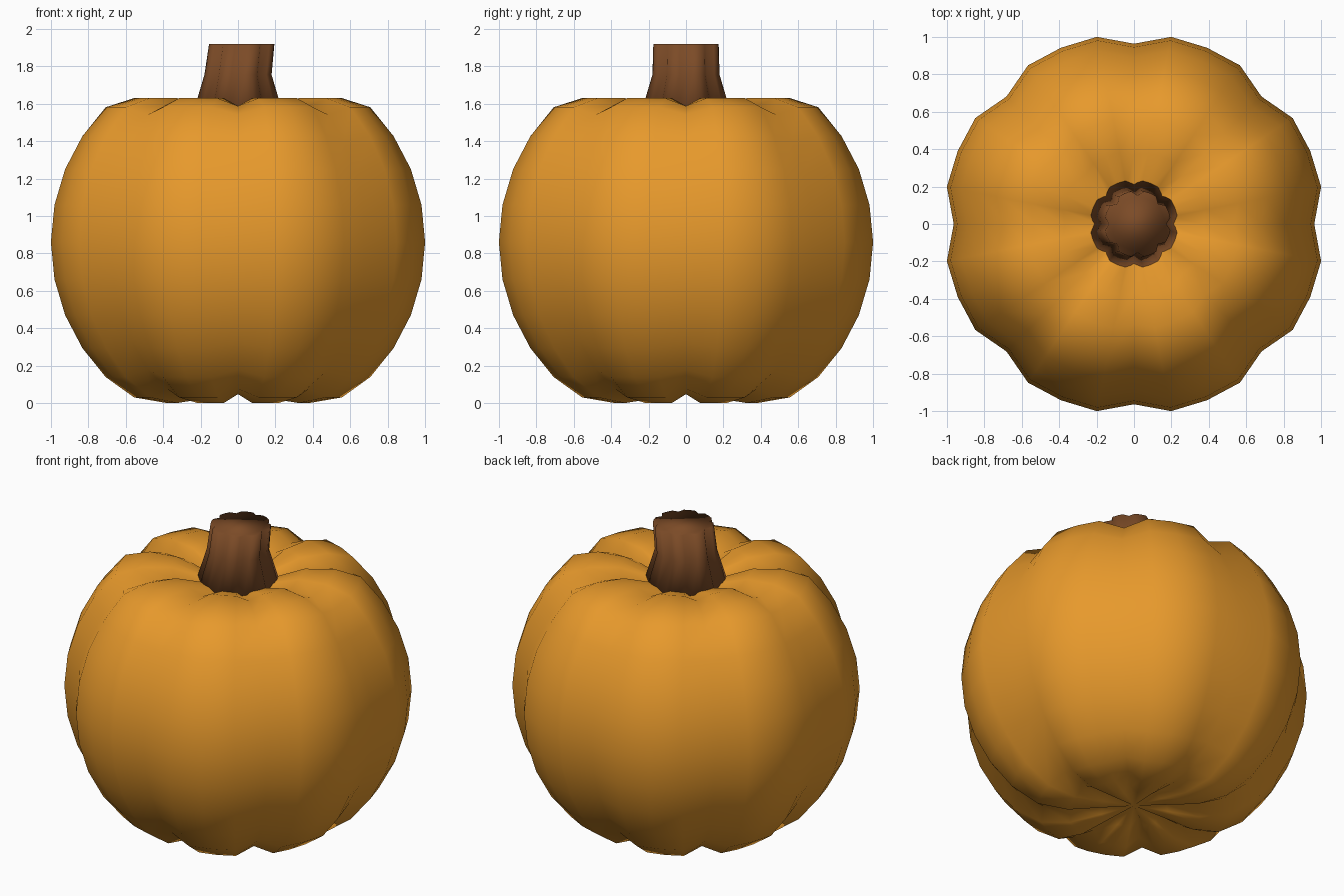
import bpy, bmesh
from math import sin, cos, pi, radians

if "Cube" in bpy.data.objects:
    bpy.data.objects.remove(bpy.data.objects["Cube"])

SEG = 32  # 8 lobes of 4 segments each


def lobed(name, rings, groove, color, poles=None, z_mid=None):
    """Skin rings of (radius, z, x offset); every 4th vertex is pulled in as a groove."""
    bm = bmesh.new()
    loops = []
    for r, z, dx in rings:
        loop = []
        for i in range(SEG):
            k = groove if i % 4 == 0 else 1.0
            a = 2 * pi * i / SEG
            zz = z if z_mid is None else z_mid + (z - z_mid) * k
            loop.append(bm.verts.new((dx + r * k * cos(a), r * k * sin(a), zz)))
        loops.append(loop)
    for lo, hi in zip(loops, loops[1:]):
        for i in range(SEG):
            j = (i + 1) % SEG
            bm.faces.new((lo[i], lo[j], hi[j], hi[i]))
    if poles:
        for loop, z in ((loops[0], poles[0]), (loops[-1], poles[1])):
            tip = bm.verts.new((0, 0, z))
            for i in range(SEG):
                bm.faces.new((loop[i], loop[(i + 1) % SEG], tip))
    else:
        bm.faces.new(loops[0])
        bm.faces.new(loops[-1])
    bmesh.ops.recalc_face_normals(bm, faces=bm.faces)
    for f in bm.faces:
        f.smooth = True
    mesh = bpy.data.meshes.new(name)
    bm.to_mesh(mesh)
    bm.free()
    mat = bpy.data.materials.new(name + "_colour")
    mat.diffuse_color = (*color, 1)
    mat.use_nodes = True
    mat.node_tree.nodes["Principled BSDF"].inputs["Base Color"].default_value = mat.diffuse_color
    mesh.materials.append(mat)
    obj = bpy.data.objects.new(name, mesh)
    bpy.context.collection.objects.link(obj)
    return obj


# Pumpkin body: a sphere with pressed-in poles
R, MID = 1.02, 0.86
pressed = {-7: 0.025, -6: 0.0, -5: 0.03, 5: 1.63, 6: 1.63, 7: 1.57}
body = []
for n in range(-7, 8):
    a = radians(11.25 * n)
    body.append((R * cos(a), pressed.get(n, MID + R * sin(a)), 0))
lobed("pumpkin_body", body, 0.945, (0.8, 0.32, 0.025), (0.05, 1.53), MID)

# Stem: flared base, leaning slightly at the top
stem = [(0.245, 1.55, 0), (0.183, 1.755, 0), (0.178, 1.92, 0.02)]
lobed("stem", stem, 0.86, (0.2, 0.07, 0.02))
